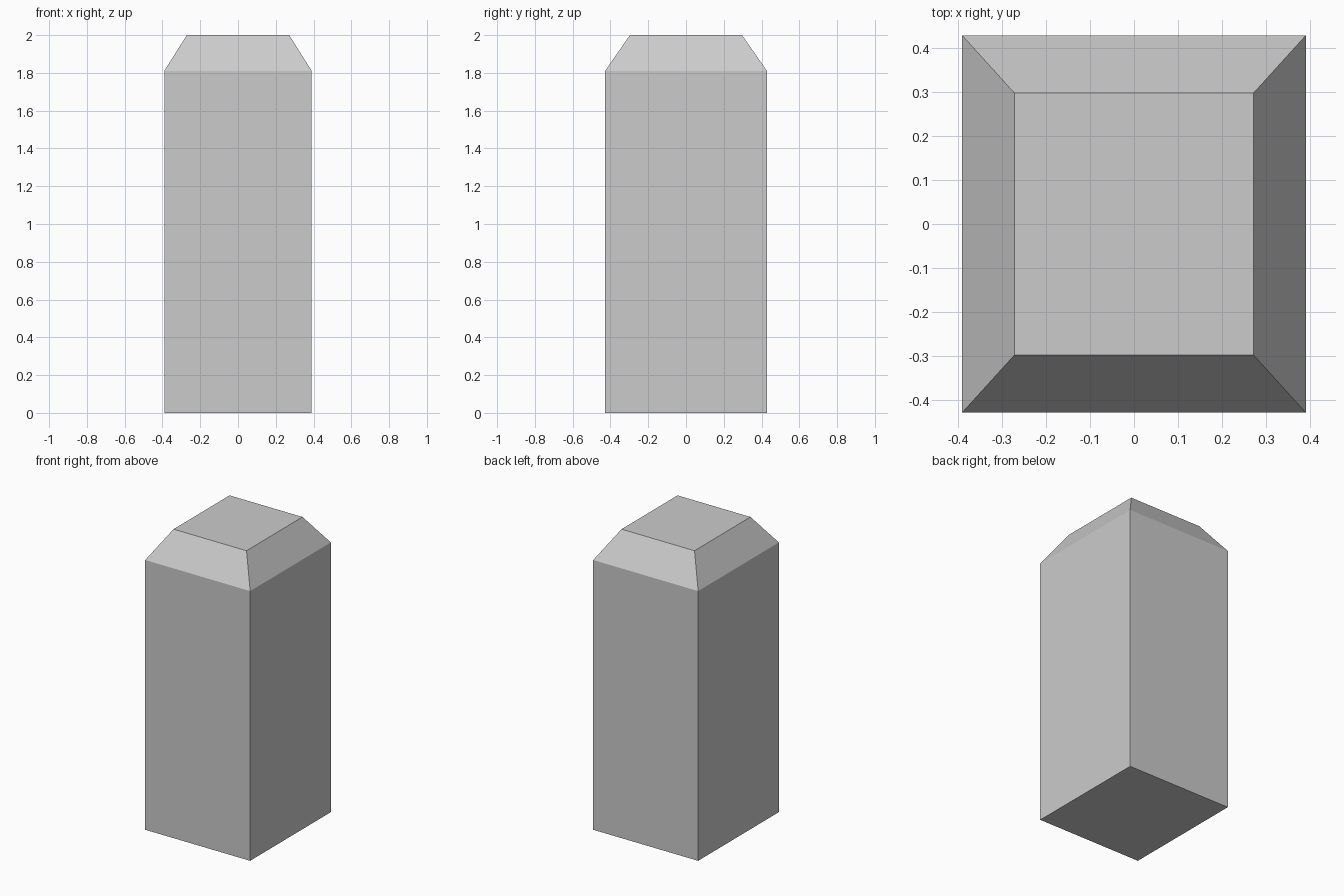
import bpy
import bmesh

if "Cube" in bpy.data.objects:
    bpy.data.objects.remove(bpy.data.objects["Cube"])

# Cross-section half sizes from bottom to top: (half x, half y, z)
levels = [(0.39, 0.428, 0.0), (0.39, 0.428, 1.811), (0.271, 0.297, 2.0)]

bm = bmesh.new()
rings = [[bm.verts.new((sx * hx, sy * hy, z))
          for sx, sy in ((-1, -1), (1, -1), (1, 1), (-1, 1))]
         for hx, hy, z in levels]

# Shaft walls and sloped shoulders
for low, high in zip(rings, rings[1:]):
    for i in range(4):
        j = (i + 1) % 4
        bm.faces.new((low[i], low[j], high[j], high[i]))

# Flat base and top
bm.faces.new(rings[0][::-1])
bm.faces.new(rings[-1])

mesh = bpy.data.meshes.new("chamfered_post")
bm.to_mesh(mesh)
bm.free()
post = bpy.data.objects.new("chamfered_post", mesh)
bpy.context.collection.objects.link(post)
